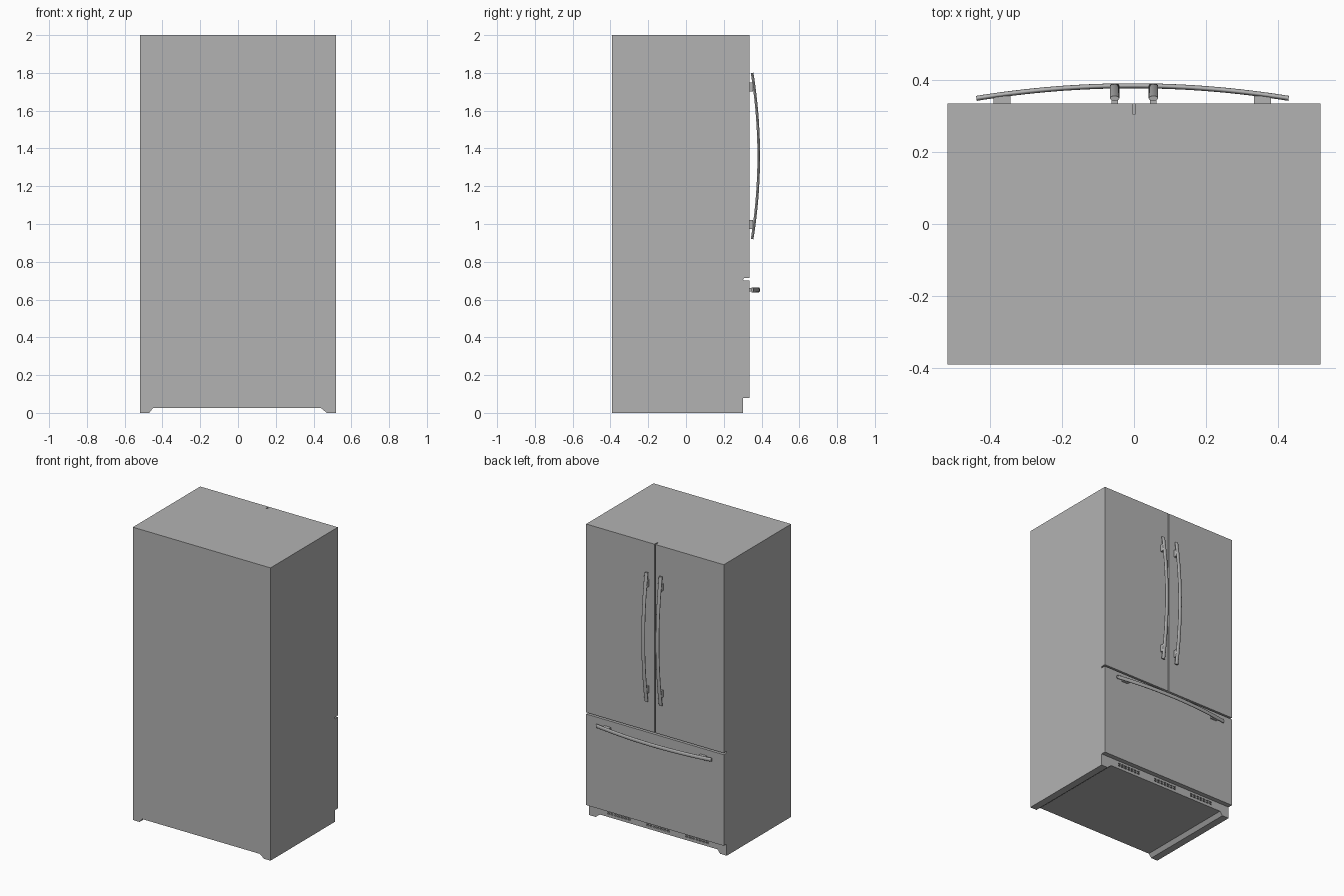
import bpy, bmesh, math
from mathutils import Vector, Matrix

if "Cube" in bpy.data.objects:
    bpy.data.objects.remove(bpy.data.objects["Cube"])

grey = bpy.data.materials.new("appliance grey")
grey.use_nodes = True
COLOUR = (0.45, 0.45, 0.45, 1)
grey.diffuse_color = COLOUR
grey.node_tree.nodes["Principled BSDF"].inputs["Base Color"].default_value = COLOUR

WIDE, BACK, FACE, TOP = 0.52, -0.392, 0.335, 2.0
KICK = 0.303      # recessed kick plate plane


def make(name, bm):
    bmesh.ops.recalc_face_normals(bm, faces=bm.faces)
    mesh = bpy.data.meshes.new(name)
    bm.to_mesh(mesh)
    bm.free()
    mesh.materials.append(grey)
    obj = bpy.data.objects.new(name, mesh)
    bpy.context.collection.objects.link(obj)
    return obj


def add_box(bm, lo, hi):
    lo, hi = Vector(lo), Vector(hi)
    mat = Matrix.Translation((lo + hi) / 2) @ Matrix.Diagonal((*(hi - lo), 1))
    return bmesh.ops.create_cube(bm, size=1, matrix=mat)["verts"]


def cut(target, name, boxes, bevel=0):
    bm = bmesh.new()
    for lo, hi in boxes:
        add_box(bm, lo, hi)
    if bevel:
        bmesh.ops.bevel(bm, geom=bm.edges[:], offset=bevel, segments=3,
                        profile=0.5, affect='EDGES')
    cutter = make(name, bm)
    cutter.hide_render = True
    mod = target.modifiers.new(name, 'BOOLEAN')
    mod.operation, mod.solver, mod.object = 'DIFFERENCE', 'EXACT', cutter
    bpy.context.view_layer.objects.active = target
    bpy.ops.object.modifier_apply(modifier=name)
    bpy.data.objects.remove(cutter)


# Cabinet: outline with two side feet, extruded front to back
outline = [(-WIDE, 0), (-0.47, 0), (-0.45, 0.025), (0.44, 0.025), (0.47, 0),
           (WIDE, 0), (WIDE, TOP), (-WIDE, TOP)]
bm = bmesh.new()
face = bm.faces.new([bm.verts.new((x, BACK, z)) for x, z in outline])
ext = bmesh.ops.extrude_face_region(bm, geom=[face])["geom"]
bmesh.ops.translate(bm, vec=(0, FACE - BACK, 0),
                    verts=[v for v in ext if isinstance(v, bmesh.types.BMVert)])
cabinet = make("cabinet", bm)

# Kick plate recess, drawer gap and gap between the doors
cut(cabinet, "kick_recess", [((-1, KICK, -1), (1, 1, 0.08))])
cut(cabinet, "drawer_gap", [((-1, 0.303, 0.702), (1, 1, 0.713))], 0.004)
cut(cabinet, "door_gap", [((-0.004, 0.305, 0.707), (0.004, 1, 3))], 0.003)

# Three groups of ventilation slots in the kick plate
slots = []
for centre in (-0.295, 0, 0.295):
    for col in range(7):
        for row in range(2):
            x = centre + (col - 3) * 0.026
            z = 0.048 + row * 0.014
            slots.append(((x - 0.009, KICK - 0.01, z - 0.004),
                          (x + 0.009, KICK + 0.01, z + 0.004)))
cut(cabinet, "vent_slots", slots)


# Bowed handles: an oval section swept along an arc
def handle(name, place, half, mounts):
    """place(along, across, y) gives the position in the model."""
    bm = bmesh.new()
    steps, sides, bow = 32, 20, 0.035
    rings = []
    for i in range(steps + 1):
        t = 2 * i / steps - 1
        along, y = t * half, 0.385 - bow * t * t
        slope = math.atan2(-2 * bow * t, half)
        ring = []
        for k in range(sides):
            a = 2 * math.pi * k / sides
            out = 0.007 * math.sin(a)
            ring.append(bm.verts.new(place(along - out * math.sin(slope),
                                           0.013 * math.cos(a),
                                           y + out * math.cos(slope))))
        rings.append(ring)
    for a, b in zip(rings, rings[1:]):
        for k in range(sides):
            n = (k + 1) % sides
            bm.faces.new((a[k], a[n], b[n], b[k]))
    bm.faces.new(rings[0])
    bm.faces.new(rings[-1])
    obj = make(name, bm)
    bpy.ops.object.select_all(action='DESELECT')
    obj.select_set(True)
    bpy.context.view_layer.objects.active = obj
    bpy.ops.object.shade_smooth_by_angle(angle=math.radians(40))
    # Mounting blocks near both ends
    bm = bmesh.new()
    for m in mounts:
        for v in add_box(bm, (m - 0.024, -0.009, FACE - 0.005),
                         (m + 0.024, 0.009, 0.356)):
            v.co = place(*v.co)
    make(name + "_mounts", bm)


for side, sx in (("left", 1), ("right", -1)):
    handle(side + "_door_handle",
           lambda a, c, y, sx=sx: (sx * 0.054 + c, y, 1.36 + a),
           0.44, (-0.362, 0.365))
handle("drawer_handle", lambda a, c, y: (a - 0.004, y, 0.651 + c),
       0.435, (-0.364, 0.362))
